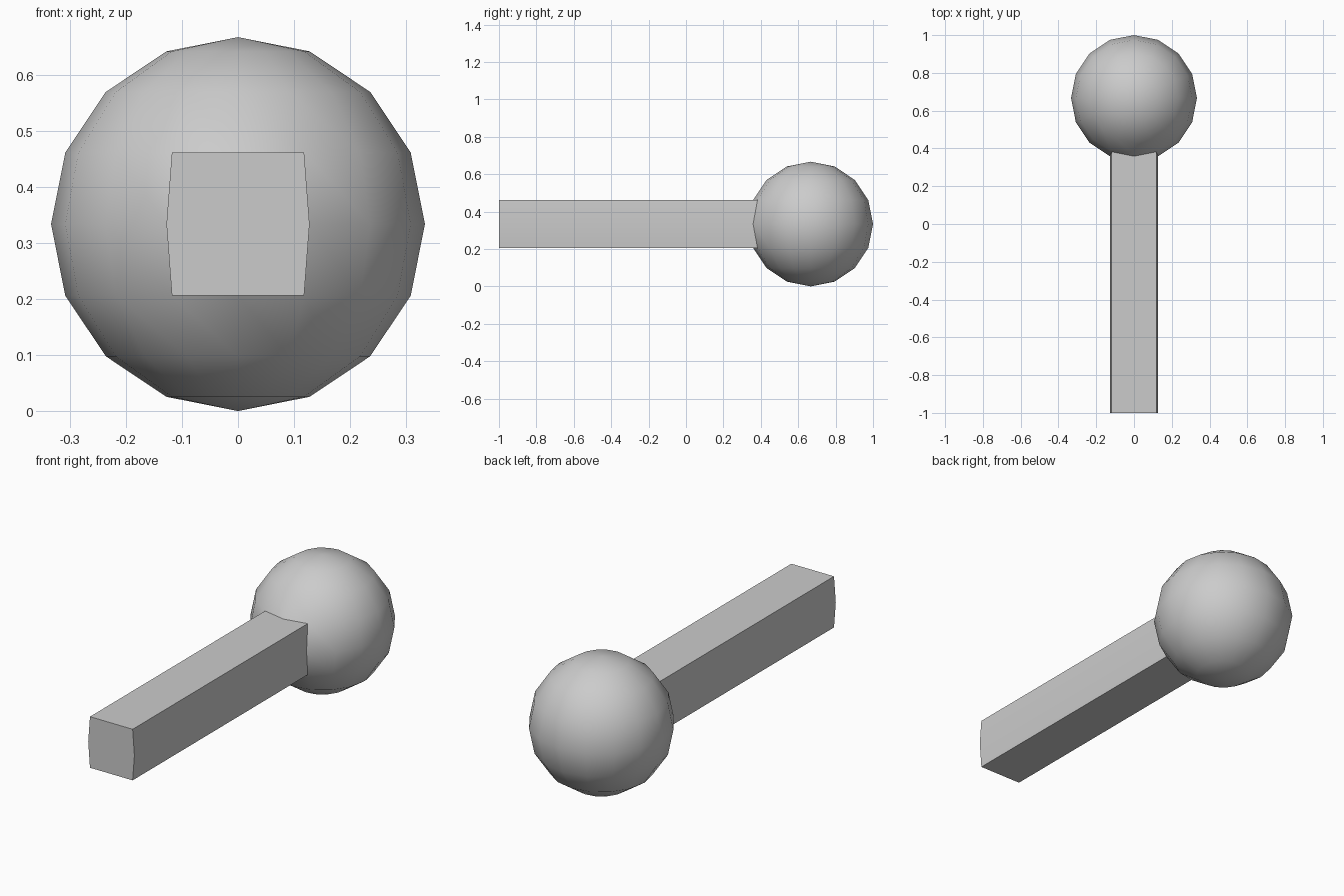
import bpy
import bmesh
from mathutils import Matrix

if "Cube" in bpy.data.objects:
    bpy.data.objects.remove(bpy.data.objects["Cube"])

R = 1 / 3
CENTRE = (0, 1 - R, R)
END_Y = -1.0

# Ball: 16 x 8 sphere with its poles on z
bm = bmesh.new()
bmesh.ops.create_uvsphere(bm, u_segments=16, v_segments=8, radius=R,
                          matrix=Matrix.Translation(CENTRE))

# Handle: the 2 x 2 patch facing the front, drawn out and flattened at the end
patch = []
for f in bm.faces:
    c = f.calc_center_median()
    if c.y < CENTRE[1] - 0.8 * R and abs(c.x) < 0.1 and abs(c.z - R) < 0.1:
        patch.append(f)
ext = bmesh.ops.extrude_face_region(bm, geom=patch)
for v in ext["geom"]:
    if isinstance(v, bmesh.types.BMVert):
        v.co.y = END_Y
old = [f for f in patch if f.is_valid]
inner = [f for f in old if f.calc_center_median().y > END_Y + 0.1]
if inner:
    bmesh.ops.delete(bm, geom=inner, context='FACES')
bmesh.ops.recalc_face_normals(bm, faces=bm.faces)

mesh = bpy.data.meshes.new("ball_with_handle")
bm.to_mesh(mesh)
bm.free()
obj = bpy.data.objects.new("ball_with_handle", mesh)
bpy.context.collection.objects.link(obj)

# Smooth ball, crisp handle edges
bpy.context.view_layer.objects.active = obj
obj.select_set(True)
bpy.ops.object.shade_smooth_by_angle(angle=0.5236)
